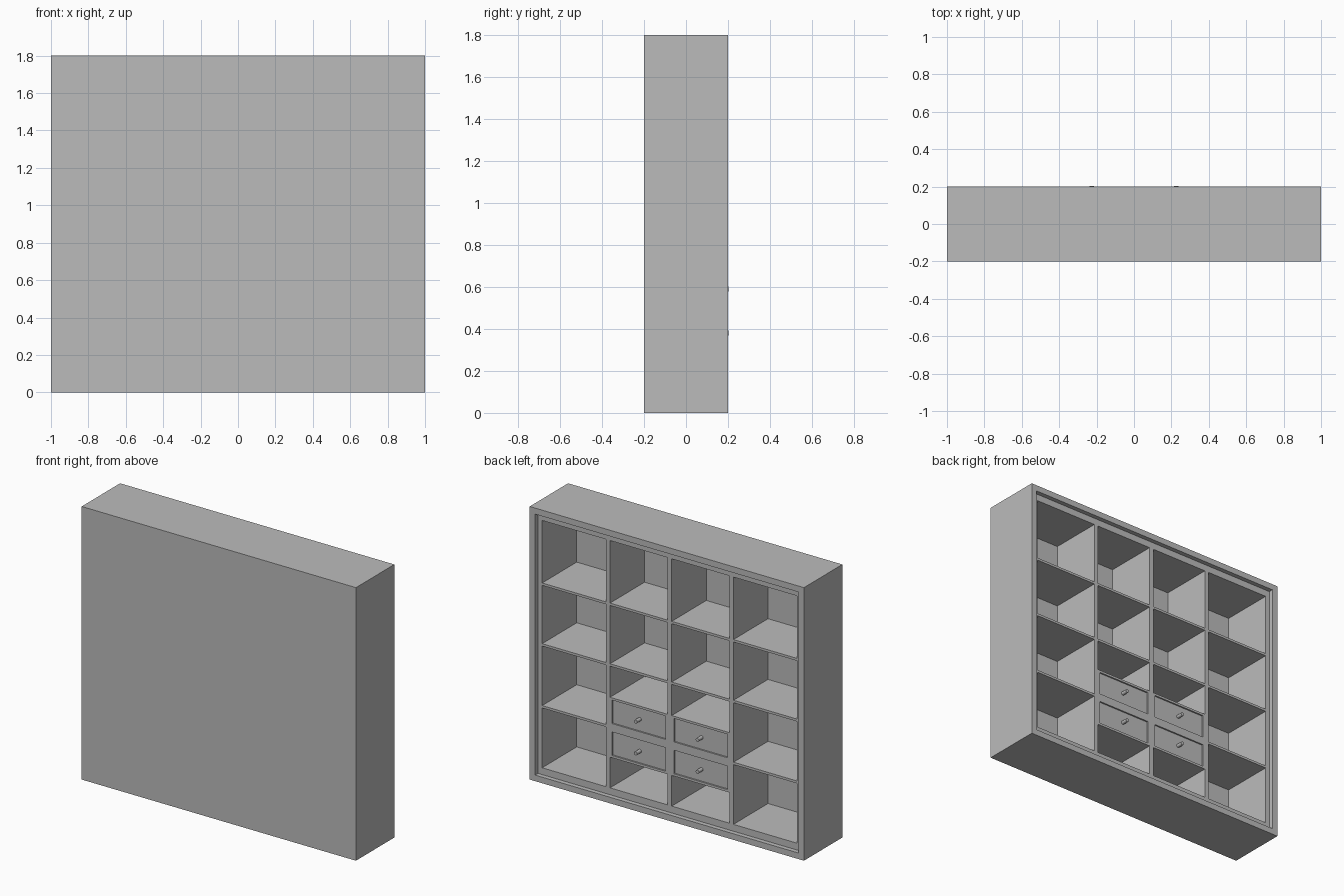
import bpy
import math

cube = bpy.data.objects.get("Cube")
if cube:
    bpy.data.objects.remove(cube, do_unlink=True)

grey = bpy.data.materials.new("plain_grey")
grey.use_nodes = True
grey.diffuse_color = (0.5, 0.5, 0.5, 1)
grey.node_tree.nodes["Principled BSDF"].inputs["Base Color"].default_value = (0.5, 0.5, 0.5, 1)

BACK, FACE, RIM = -0.19, 0.17, 0.2    # inside of panel, shelf edges, outer rim
HALF, TOP = 1.0, 1.8


def board(name, x, y, z):
    """Box spanning the given (low, high) ranges."""
    bpy.ops.mesh.primitive_cube_add(size=1, location=[sum(r) / 2 for r in (x, y, z)])
    ob = bpy.context.object
    ob.name = name
    for v in ob.data.vertices:
        for i, r in enumerate((x, y, z)):
            v.co[i] *= r[1] - r[0]
    ob.data.materials.append(grey)
    return ob


def mirrored(name, x, y, z):
    """A board on each side of the centre."""
    board(name + "_left", x, y, z)
    board(name + "_right", (-x[1], -x[0]), y, z)


# Outer case with the closed panel
inside = (BACK, FACE)
board("closed_panel", (-HALF, HALF), (-0.2, BACK), (0, TOP))
mirrored("case_side", (0.96, HALF), (BACK, RIM), (0, TOP))
board("case_top", (-0.96, 0.96), (BACK, RIM), (1.76, TOP))
board("case_base", (-0.96, 0.96), (BACK, RIM), (0, 0.04))

# Inner lining, set back from the rim
mirrored("lining_side", (0.93, 0.96), inside, (0.04, 1.76))
board("lining_top", (-0.93, 0.93), inside, (1.715, 1.76))
board("lining_base", (-0.93, 0.93), inside, (0.04, 0.085))

# Upright dividers
opening = (0.085, 1.715)
mirrored("divider", (0.435, 0.465), inside, opening)
board("centre_divider", (-0.015, 0.015), inside, opening)

# Shelves
outer, inner = (0.465, 0.93), (0.015, 0.435)
for z in (1.287, 0.887, 0.479):
    mirrored("outer_shelf", outer, inside, (z, z + 0.016))
    if z > 0.5:
        mirrored("inner_shelf", inner, inside, (z, z + 0.016))

# Drawer surround: rails and stiles flush with the shelf edges
for z in ((0.667, 0.682), (0.4575, 0.5125), (0.287, 0.3025)):
    mirrored("drawer_rail", inner, inside, z)

# Drawers with round knobs
for level, z in (("upper", 0.59), ("lower", 0.38)):
    height = (z - 0.0775, z + 0.0775)
    for x in ((0.015, 0.03), (0.42, 0.435)):
        mirrored(level + "_drawer_stile", x, inside, height)
    mirrored(level + "_drawer", (0.03, 0.42), (BACK, 0.16), height)
    for side, sign in (("left", 1), ("right", -1)):
        bpy.ops.mesh.primitive_cylinder_add(
            vertices=16, radius=0.012, depth=0.045,
            location=(sign * 0.225, 0.181, z), rotation=(math.pi / 2, 0, 0))
        knob = bpy.context.object
        knob.name = f"{level}_knob_{side}"
        knob.data.materials.append(grey)
        bpy.ops.object.shade_smooth_by_angle()
